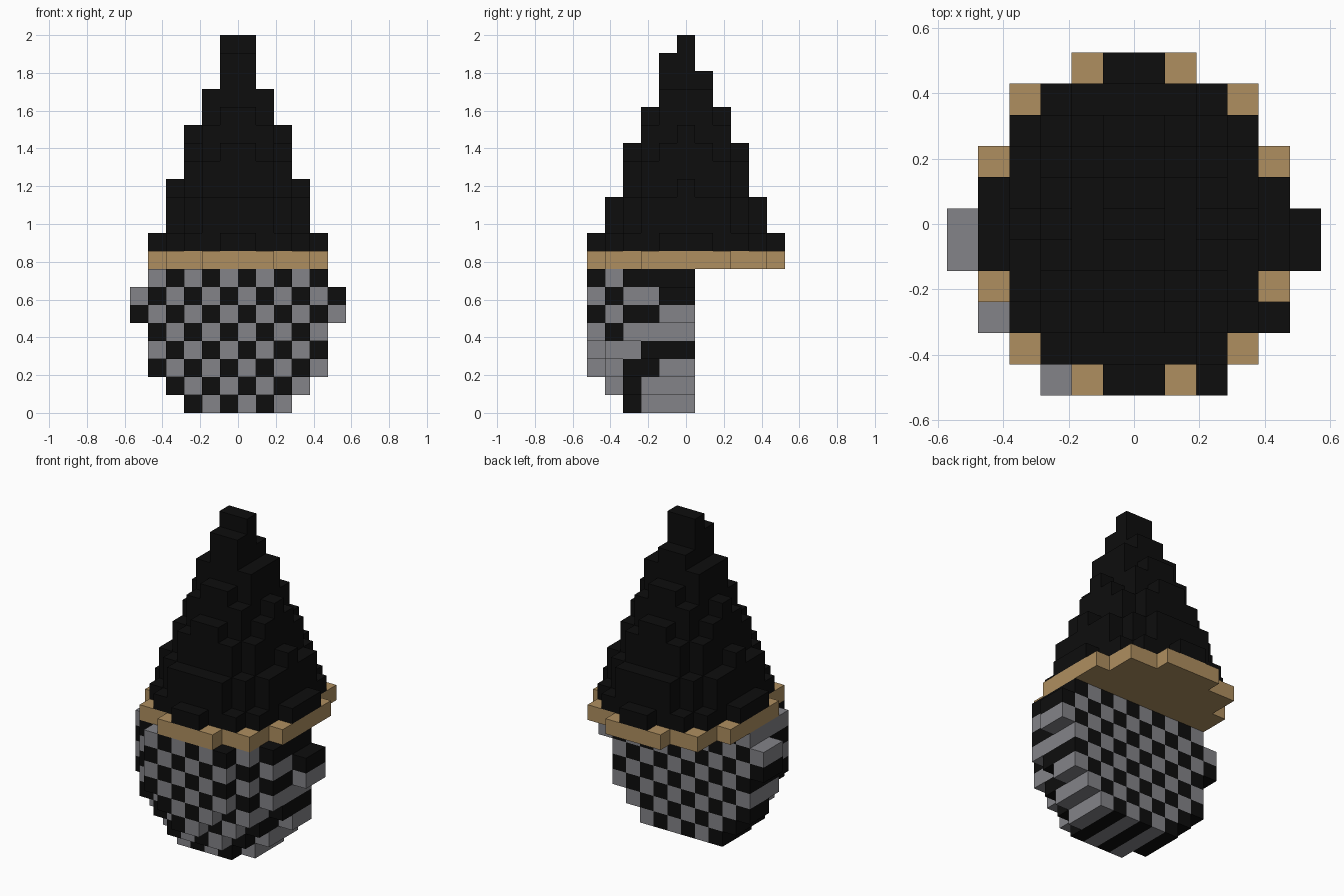
import bpy, bmesh, math
from mathutils import Vector

cube = bpy.data.objects.get("Cube")
if cube:
    bpy.data.objects.remove(cube, do_unlink=True)

UNIT = 2 / 21  # edge of one block


def make_material(name, rgb):
    mat = bpy.data.materials.new(name)
    mat.use_nodes = True
    mat.diffuse_color = (*rgb, 1)
    bsdf = next(n for n in mat.node_tree.nodes if n.type == 'BSDF_PRINCIPLED')
    bsdf.inputs["Base Color"].default_value = (*rgb, 1)
    bsdf.inputs["Roughness"].default_value = 0.9
    return mat


black = make_material("black", (0.004, 0.004, 0.004))
grey = make_material("grey", (0.227, 0.227, 0.246))
tan = make_material("tan", (0.428, 0.275, 0.117))


def block_object(name, cells, materials, pick=lambda cell: 0):
    """Skin a set of (column, row, layer) blocks, keeping only outer faces."""
    bm = bmesh.new()
    for cell in sorted(cells):
        centre = Vector((cell[0] + 0.5, cell[1], cell[2] + 0.5))
        for axis in range(3):
            for sign in (-1, 1):
                step = [0, 0, 0]
                step[axis] = sign
                if tuple(c + s for c, s in zip(cell, step)) in cells:
                    continue
                normal = Vector(step)
                u = Vector([float(a == (axis + 1) % 3) for a in range(3)])
                v = normal.cross(u)
                corners = [centre + (normal + u * a + v * b) / 2
                           for a, b in ((-1, -1), (1, -1), (1, 1), (-1, 1))]
                face = bm.faces.new([bm.verts.new(p * UNIT) for p in corners])
                face.material_index = pick(cell)
    bmesh.ops.remove_doubles(bm, verts=bm.verts, dist=UNIT / 100)
    mesh = bpy.data.meshes.new(name)
    bm.to_mesh(mesh)
    bm.free()
    for mat in materials:
        mesh.materials.append(mat)
    obj = bpy.data.objects.new(name, mesh)
    bpy.context.collection.objects.link(obj)
    return obj


def oval_layer(radius, layer):
    """Blocks whose centres fall inside a slightly narrow oval."""
    return {(i, j, layer) for i in range(-6, 6) for j in range(-5, 6)
            if math.hypot((i + 0.5) * 1.1, j) < radius}


# Checkered lower half: half-width of each row, front to back, bottom layer up
BODY_ROWS = ["002333", "023444", "134455", "244555",
             "345555", "345566", "345566", "345555"]
body = {(i, row - 5, layer)
        for layer, widths in enumerate(BODY_ROWS)
        for row, w in enumerate(widths)
        for i in range(-int(w), int(w))}
block_object("checkered_body", body, [grey, black],
             lambda cell: (cell[0] + cell[2]) % 2)

# Flat rim between the body and the cone
block_object("rim", oval_layer(5.6, 8), [tan])

# Stepped cone, shrinking evenly to the tip
cone = set()
for layer in range(9, 21):
    cone |= oval_layer(5.16 - 0.4 * (layer - 9), layer)
cone -= {c for c in cone if c[2] == 19 and c[1] > 0}  # notch behind the tip
block_object("stepped_cone", cone, [black])
